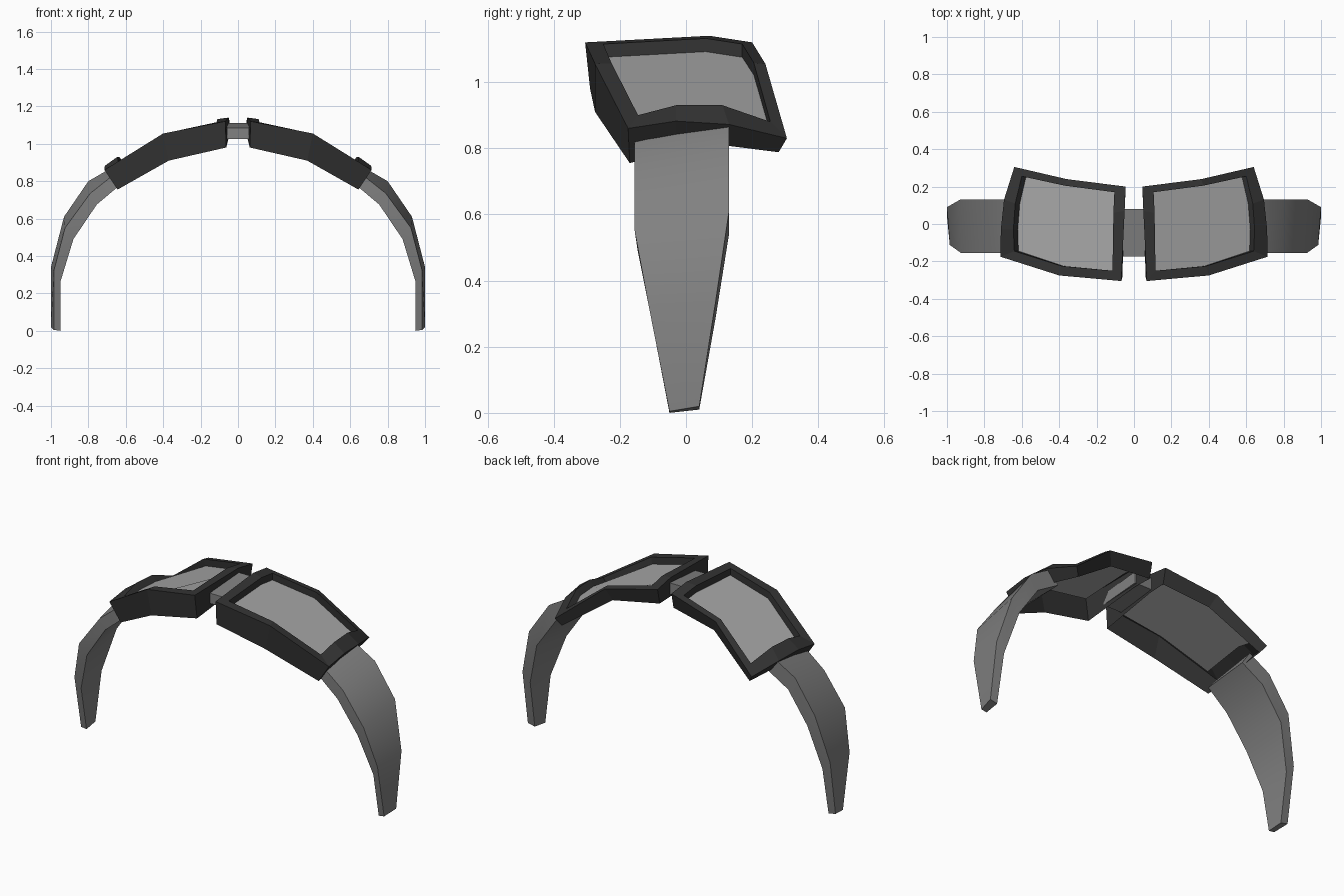
import bpy, bmesh
from mathutils import Vector

if "Cube" in bpy.data.objects:
    bpy.data.objects.remove(bpy.data.objects["Cube"])


def material(name, v):
    m = bpy.data.materials.new(name)
    m.diffuse_color = (v, v, v, 1)
    m.use_nodes = True
    m.node_tree.nodes["Principled BSDF"].inputs["Base Color"].default_value = m.diffuse_color
    return m


FRAME = material("dark frame", 0.034)
LENS = material("light grey lens", 0.38)
STRAP = material("mid grey strap", 0.22)


def build(name, verts, faces, mat, mirror=True, smooth=False, recalc=True):
    me = bpy.data.meshes.new(name)
    me.from_pydata([tuple(v) for v in verts], [], faces)
    bm = bmesh.new()
    bm.from_mesh(me)
    if recalc:
        bmesh.ops.recalc_face_normals(bm, faces=bm.faces[:])
    bm.to_mesh(me)
    bm.free()
    me.materials.append(mat)
    ob = bpy.data.objects.new(name, me)
    bpy.context.collection.objects.link(ob)
    if mirror:
        ob.modifiers.new("mirror", "MIRROR").use_mirror_merge = False
    if smooth:
        bpy.context.view_layer.objects.active = ob
        ob.select_set(True)
        bpy.ops.object.shade_smooth_by_angle(angle=0.6)
        ob.select_set(False)
    return ob


# Lens frame: outline runs front edge, outer end, back edge, inner end
outer = [Vector(p) for p in (
    (0.068, -0.305, 1.12), (0.40, -0.275, 1.055), (0.714, -0.175, 0.86),
    (0.712, -0.03, 0.882), (0.695, 0.13, 0.872), (0.64, 0.305, 0.83),
    (0.36, 0.24, 1.055), (0.045, 0.20, 1.12), (0.05, 0.07, 1.14))]
inner = [Vector(p) for p in (
    (0.115, -0.25, 1.115), (0.385, -0.225, 1.057), (0.64, -0.145, 0.90),
    (0.645, -0.03, 0.93), (0.635, 0.11, 0.93), (0.60, 0.255, 0.88),
    (0.37, 0.205, 1.058), (0.105, 0.17, 1.115), (0.11, 0.06, 1.132))]
# Wall depth, deep at the front and shallow at the back
depth = [Vector(p) for p in (
    (-0.005, 0.015, -0.14), (-0.03, 0, -0.145), (-0.07, 0.005, -0.105),
    (-0.065, 0, -0.09), (-0.05, 0, -0.065), (-0.03, -0.025, -0.042),
    (-0.03, -0.03, -0.07), (0, -0.02, -0.09), (0, 0, -0.11))]
n = len(outer)
# The lens sits at an even recess below the ring
panel = [p + Vector((d.x, 0, d.z)).normalized() * 0.04
         for p, d in zip(inner, depth)]
# Open underneath: outer wall, top ring and a short lip down to the lens
loops = [[p + d for p, d in zip(outer, depth)], outer, inner, panel]
ring_faces = [(k * n + i, k * n + (i + 1) % n,
               (k + 1) * n + (i + 1) % n, (k + 1) * n + i)
              for k in range(3) for i in range(n)]
build("lens_frame", [p for l in loops for p in l], ring_faces, FRAME, recalc=False)

# Lens panel, one flat-shaded face recessed inside the frame
build("lens", panel, [tuple(range(n))], LENS, recalc=False)

# Side strap: stations of front and back edges as (outer x, z, inner x, z, y, inner y)
front = [(0.67, 0.83, 0.63, 0.78, -0.155, -0.155),
         (0.79, 0.735, 0.755, 0.675, -0.155, -0.155),
         (0.925, 0.55, 0.88, 0.49, -0.155, -0.146),
         (0.985, 0.32, 0.95, 0.26, -0.112, -0.10),
         (0.985, 0.005, 0.95, 0.0, -0.05, -0.05)]
back = [(0.67, 0.875, 0.62, 0.80, 0.13, 0.13), (0.80, 0.80, 0.755, 0.72, 0.13, 0.13),
        (0.93, 0.61, 0.88, 0.54, 0.13, 0.13), (1.0, 0.34, 0.95, 0.29, 0.09, 0.09),
        (1.0, 0.02, 0.955, 0.01, 0.04, 0.04)]
verts, faces = [], []
for f, b in zip(front, back):
    verts += [(f[0], f[4], f[1]), (b[0], b[4], b[1]),
              (b[2], b[5], b[3]), (f[2], f[5], f[3])]
for s in range(len(front) - 1):
    for i in range(4):
        j = (i + 1) % 4
        faces.append((s * 4 + i, s * 4 + j, s * 4 + 4 + j, s * 4 + 4 + i))
e = len(verts) - 4
faces += [(0, 1, 2, 3), (e, e + 1, e + 2, e + 3)]
build("side_strap", verts, faces, STRAP, smooth=True)

# Nose bridge joining the two frames
section = [(-0.175, 1.085), (0.08, 1.112), (0.08, 1.045), (-0.175, 1.025)]
verts = [(x, y, z) for x in (-0.06, 0.06) for y, z in section]
faces = [(i, (i + 1) % 4, 4 + (i + 1) % 4, 4 + i) for i in range(4)]
build("bridge", verts, faces + [(0, 1, 2, 3), (4, 5, 6, 7)], STRAP, mirror=False)
